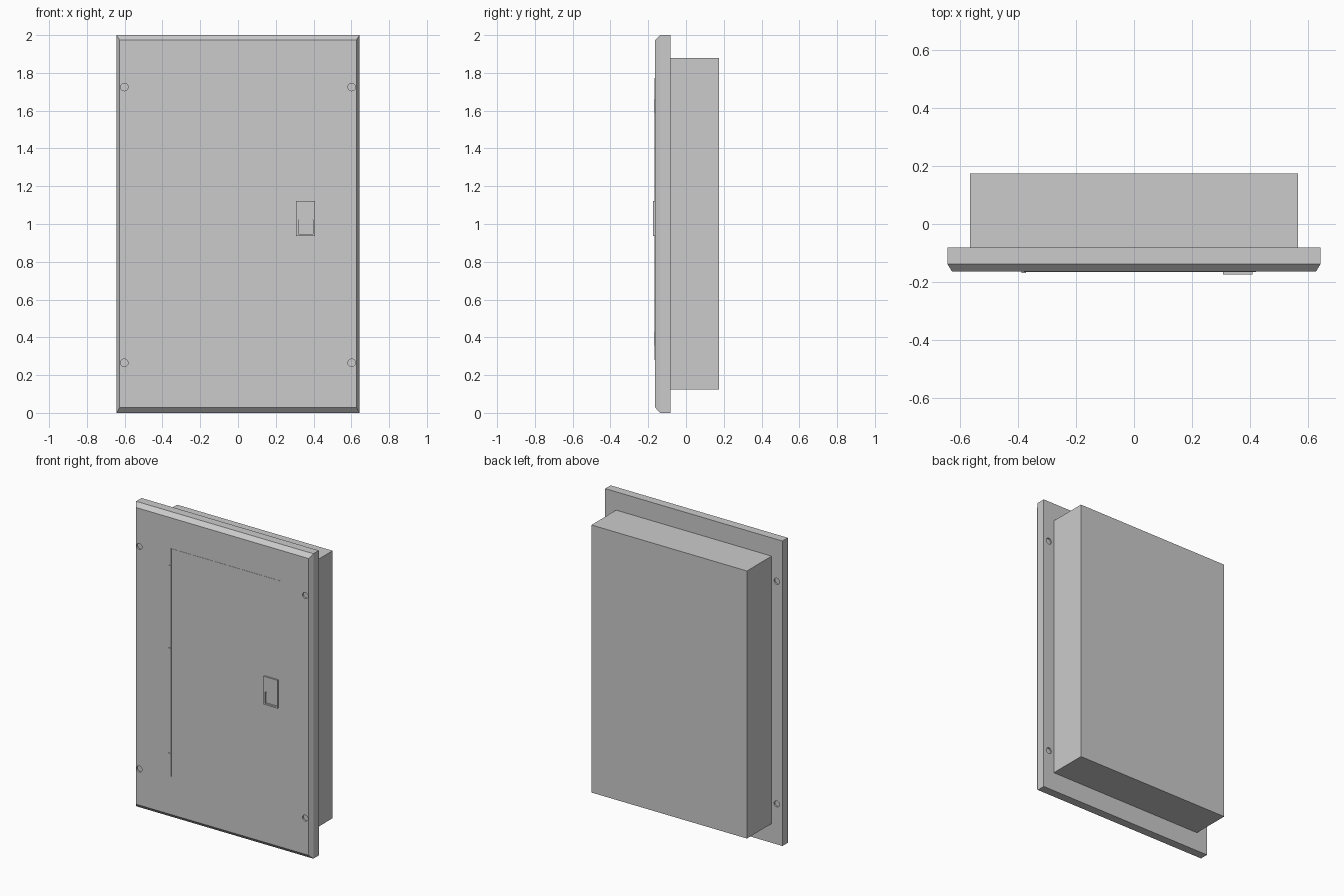
import bpy, bmesh
from mathutils import Matrix, Vector

if "Cube" in bpy.data.objects:
    bpy.data.objects.remove(bpy.data.objects["Cube"])


def add_object(name, bm):
    bmesh.ops.recalc_face_normals(bm, faces=bm.faces)
    me = bpy.data.meshes.new(name)
    bm.to_mesh(me)
    bm.free()
    ob = bpy.data.objects.new(name, me)
    bpy.context.collection.objects.link(ob)
    return ob


def box(name, x, y, z):
    """Box given by (min, max) on each axis."""
    bm = bmesh.new()
    bmesh.ops.create_cube(bm, size=1)
    size = Vector((x[1] - x[0], y[1] - y[0], z[1] - z[0]))
    mid = Vector((x[0] + x[1], y[0] + y[1], z[0] + z[1])) / 2
    bmesh.ops.scale(bm, vec=size, verts=bm.verts)
    bmesh.ops.translate(bm, vec=mid, verts=bm.verts)
    return add_object(name, bm)


def cut(target, cutter):
    mod = target.modifiers.new("recess", 'BOOLEAN')
    mod.operation = 'DIFFERENCE'
    mod.object = cutter
    cutter.hide_render = True
    cutter.display_type = 'WIRE'


FRONT, BACK = -0.163, -0.081

# cover plate with chamfered front edge: back, shoulder and front outlines
bm = bmesh.new()
rings = []
for y, hx, z0, z1 in ((BACK, 0.643, 0, 2), (-0.137, 0.643, 0, 2), (FRONT, 0.627, 0.028, 1.974)):
    rings.append([bm.verts.new(p) for p in ((-hx, y, z0), (hx, y, z0), (hx, y, z1), (-hx, y, z1))])
for a, b in zip(rings, rings[1:]):
    for i in range(4):
        j = (i + 1) % 4
        bm.faces.new((a[i], a[j], b[j], b[i]))
bm.faces.new(rings[0])
bm.faces.new(rings[-1])
cover = add_object("cover_plate", bm)

# shallow screw recesses near the corners, on both faces
bm = bmesh.new()
for x in (-0.602, 0.602):
    for z in (0.265, 1.725):
        for y in (FRONT, BACK):
            m = Matrix.Translation((x, y, z)) @ Matrix.Rotation(1.5707963, 4, 'X')
            bmesh.ops.create_cone(bm, cap_ends=True, segments=20, radius1=0.02,
                                  radius2=0.02, depth=0.02, matrix=m)
cut(cover, add_object("screw_recess_cutter", bm))

# wall box behind the cover
box("back_box", (-0.564, 0.564), (BACK, 0.174), (0.125, 1.88))

# door edge: vertical hinge strip and thin top seam
box("hinge_strip", (-0.379, -0.369), (FRONT - 0.003, FRONT + 0.005), (0.28, 1.772))
box("door_top_seam", (-0.369, 0.42), (FRONT - 0.0015, FRONT + 0.005), (1.767, 1.773))

# hinge knuckles
for i, z in enumerate((0.393, 1.083, 1.625)):
    box(f"hinge_knuckle_{i + 1}", (-0.387, -0.372), (FRONT - 0.006, FRONT + 0.005),
        (z - 0.037, z + 0.037))

# latch plate with a pocket and finger paddle
latch = box("latch_plate", (0.307, 0.408), (-0.174, FRONT + 0.002), (0.936, 1.121))
cut(latch, box("latch_pocket_cutter", (0.319, 0.396), (-0.19, FRONT - 0.001), (0.946, 1.022)))
box("latch_paddle", (0.324, 0.394), (-0.169, FRONT + 0.001), (0.954, 1.02))
